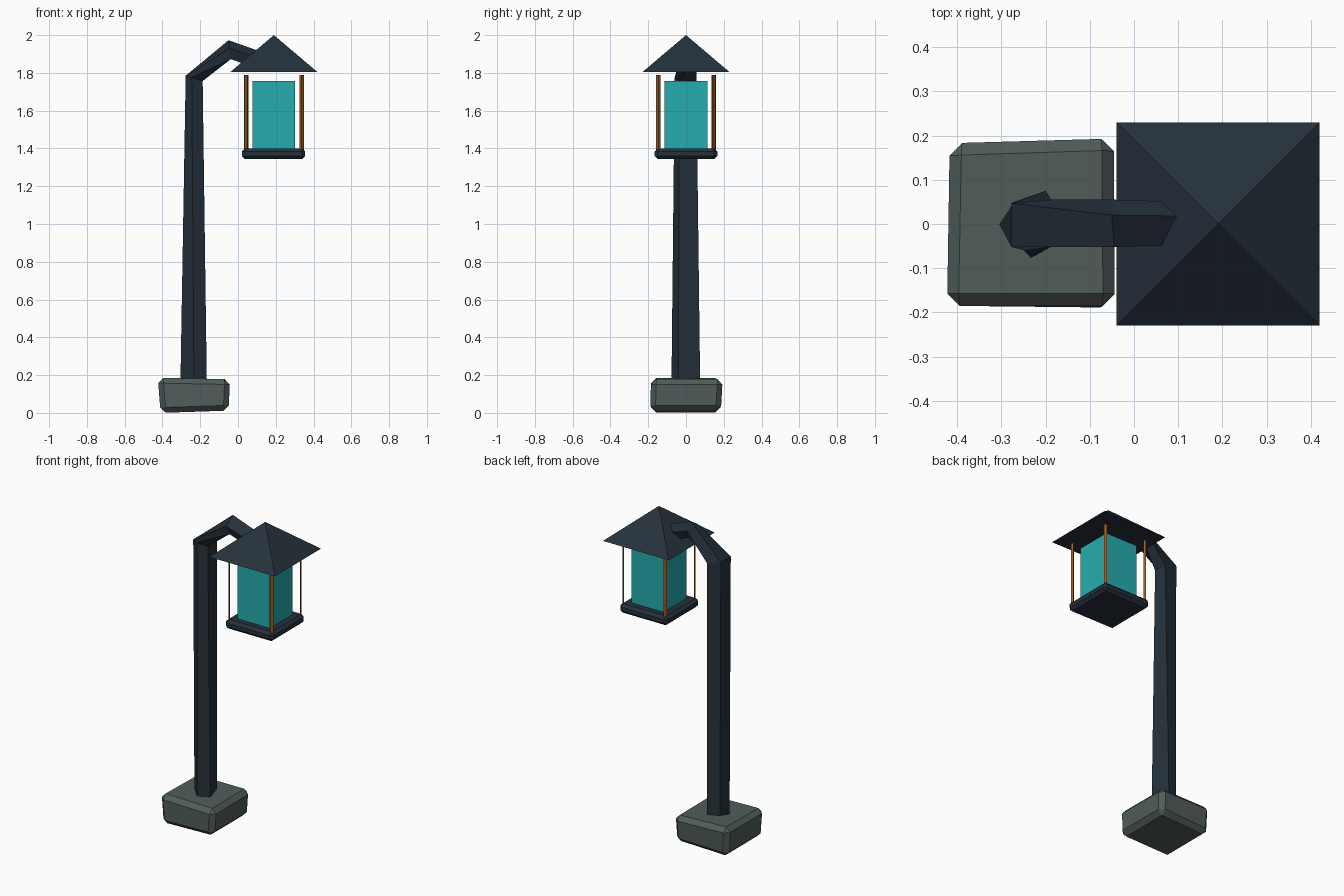
import bpy, bmesh, math
from mathutils import Matrix, Vector

if "Cube" in bpy.data.objects:
    bpy.data.objects.remove(bpy.data.objects["Cube"])


def material(name, rgb):
    m = bpy.data.materials.new(name)
    lin = [(c / 255 / 12.92) if c < 11 else ((c / 255 + 0.055) / 1.055) ** 2.4 for c in rgb]
    m.diffuse_color = (*lin, 1)
    m.use_nodes = True
    m.node_tree.nodes["Principled BSDF"].inputs["Base Color"].default_value = m.diffuse_color
    return m


IRON = material("dark_iron", (37, 49, 59))
STONE = material("grey_stone", (80, 93, 90))
GLASS = material("teal_glass", (37, 172, 175))
WOOD = material("brown_wood", (150, 93, 36))


def finish(name, bm, mat):
    bmesh.ops.recalc_face_normals(bm, faces=bm.faces[:])
    me = bpy.data.meshes.new(name)
    bm.to_mesh(me)
    bm.free()
    me.materials.append(mat)
    ob = bpy.data.objects.new(name, me)
    bpy.context.collection.objects.link(ob)
    return ob


def loft(name, rings, mat):
    """Skin a list of equal-sized point rings and cap both ends."""
    bm = bmesh.new()
    vs = [[bm.verts.new(p) for p in r] for r in rings]
    n = len(rings[0])
    for a, b in zip(vs, vs[1:]):
        for i in range(n):
            j = (i + 1) % n
            bm.faces.new((a[i], a[j], b[j], b[i]))
    bm.faces.new(vs[0])
    bm.faces.new(vs[-1])
    return bm if name is None else finish(name, bm, mat)


def box(name, centre, size, mat, angle=0, bevel=0):
    bm = bmesh.new()
    M = Matrix.Translation(centre) @ Matrix.Rotation(angle, 4, 'Z') @ Matrix.Diagonal((*size, 1))
    bmesh.ops.create_cube(bm, size=1, matrix=M)
    if bevel:
        bmesh.ops.bevel(bm, geom=bm.edges[:], offset=bevel, segments=1, affect='EDGES')
    return finish(name, bm, mat)


# Rough-hewn stone base: slightly skewed block with chamfered edges
bottom = [(-0.41, -0.185, 0.0), (-0.05, -0.19, 0.012), (-0.05, 0.185, 0.012), (-0.41, 0.18, 0.0)]
top = [(-0.425, -0.185, 0.186), (-0.042, -0.185, 0.178), (-0.045, 0.195, 0.178), (-0.418, 0.183, 0.184)]
bm = loft(None, [bottom, top], STONE)
bmesh.ops.recalc_face_normals(bm, faces=bm.faces[:])
bmesh.ops.bevel(bm, geom=bm.edges[:], offset=0.028, segments=1, affect='EDGES')
finish("stone_base", bm, STONE)

# Five-sided tapering pole bending into the arm that enters the roof
foot = [(-0.305, 0, 0.15), (-0.233, -0.077, 0.15), (-0.165, -0.04, 0.15),
        (-0.2, 0.075, 0.15), (-0.272, 0.05, 0.15)]
bend = [(-0.277, -0.052, 1.785), (-0.245, -0.06, 1.775), (-0.187, -0.035, 1.757),
        (-0.187, 0.055, 1.757), (-0.277, 0.047, 1.785)]
elbow = [(-0.045, -0.052, 1.93), (-0.038, -0.03, 1.873), (-0.038, 0.035, 1.873),
         (-0.045, 0.055, 1.925), (-0.05, 0.02, 1.973)]
tip = [(x + 0.17, y * 0.9, z - 0.06) for x, y, z in elbow]
loft("pole_and_arm", [foot, bend, elbow, tip], IRON)

# Pyramid roof
CX = 0.19
bm = bmesh.new()
corners = [bm.verts.new((CX + 0.23 * sx, 0.23 * sy, 1.805))
           for sx, sy in ((-1, -1), (1, -1), (1, 1), (-1, 1))]
apex = bm.verts.new((CX, 0, 2.0))
bm.faces.new(corners)
for i in range(4):
    bm.faces.new((corners[i], corners[(i + 1) % 4], apex))
finish("lantern_roof", bm, IRON)

# Lantern floor and glass
box("lantern_floor", (CX - 0.002, 0, 1.372), (0.335, 0.333, 0.058), IRON, bevel=0.017)
box("lantern_glass", (CX, 0, 1.579), (0.226, 0.228, 0.356), GLASS)

# Four thin corner posts, turned to face outwards
for sx in (-1, 1):
    for sy in (-1, 1):
        thin = 0.006 if sx == sy else 0.014
        box("corner_post", (CX + 0.147 * sx, 0.147 * sy, 1.588), (thin, 0.019, 0.4), WOOD,
            angle=math.atan2(sy, sx))
